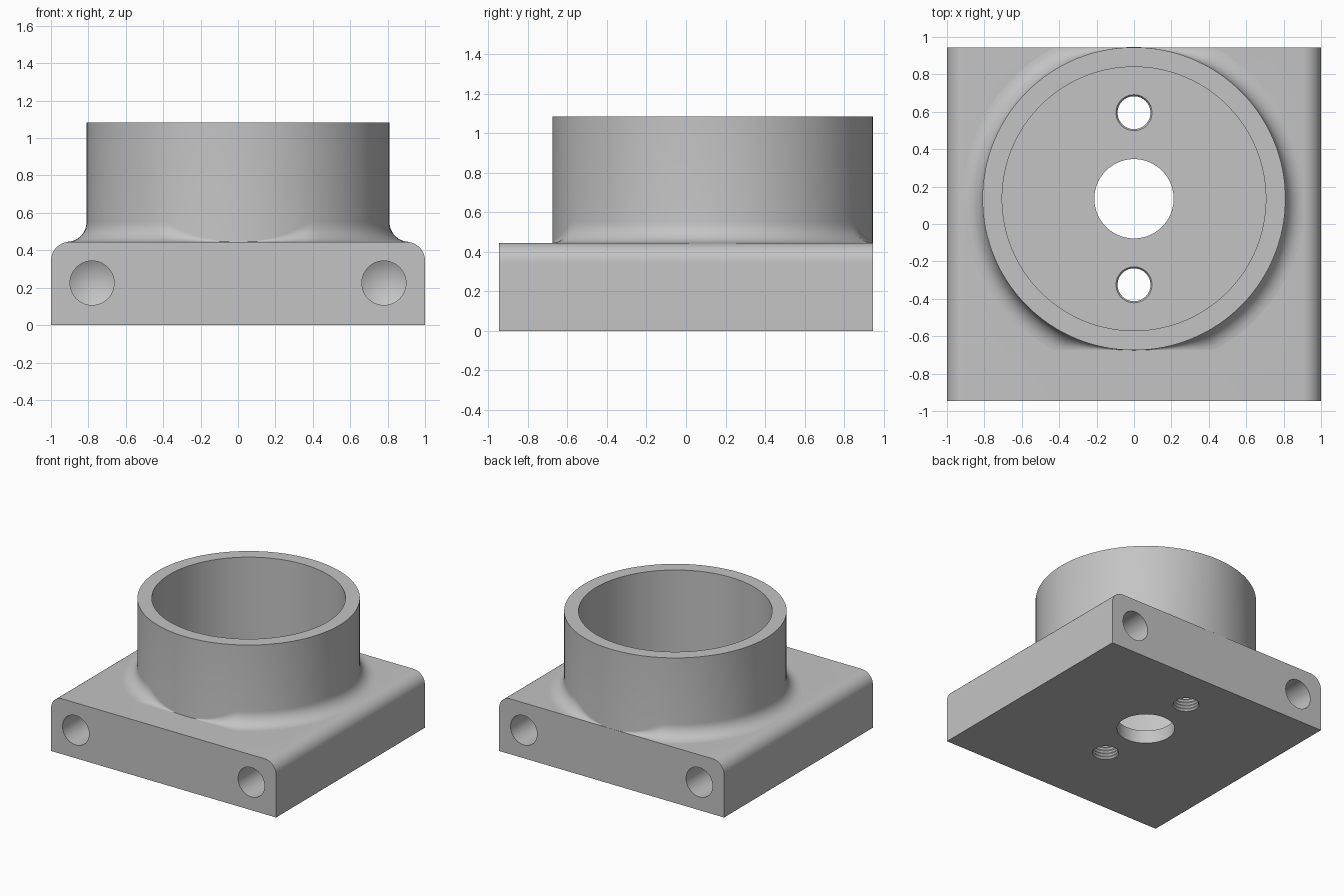
import bpy, bmesh, math
from mathutils import Matrix

if "Cube" in bpy.data.objects:
    bpy.data.objects.remove(bpy.data.objects["Cube"])

SEG = 128
CY = 0.135            # centre line of the collar along y
HX, HY, TOP = 1.0, 0.945, 0.445
R_OUT, R_IN, RIM, FLOOR = 0.81, 0.705, 1.083, 0.105
FILLET = 0.105

grey = bpy.data.materials.new("grey")
grey.diffuse_color = (0.55, 0.55, 0.55, 1)
grey.use_nodes = True
grey.node_tree.nodes["Principled BSDF"].inputs["Base Color"].default_value = grey.diffuse_color


def make_object(name, bm):
    bmesh.ops.remove_doubles(bm, verts=bm.verts, dist=1e-5)
    bmesh.ops.recalc_face_normals(bm, faces=bm.faces)
    mesh = bpy.data.meshes.new(name)
    bm.to_mesh(mesh)
    bm.free()
    mesh.materials.append(grey)
    ob = bpy.data.objects.new(name, mesh)
    bpy.context.collection.objects.link(ob)
    return ob


def revolve(name, profile, matrix, seg=SEG):
    """Solid of revolution about local z from (radius, height) points."""
    bm = bmesh.new()
    vs = [bm.verts.new((r, 0, z)) for r, z in profile]
    es = [bm.edges.new(p) for p in zip(vs, vs[1:])]
    bmesh.ops.spin(bm, geom=vs + es, axis=(0, 0, 1), cent=(0, 0, 0),
                   angle=math.tau, steps=seg, use_merge=False)
    bm.transform(matrix)
    return make_object(name, bm)


def smooth(ob):
    bpy.ops.object.select_all(action='DESELECT')
    ob.select_set(True)
    bpy.context.view_layer.objects.active = ob
    bpy.ops.object.shade_smooth_by_angle(angle=math.radians(30))


# Base block: rectangle with the two long top edges rounded
rad, steps = 0.1, 10
half = [(HX, 0)]
for i in range(steps + 1):
    a = math.pi / 2 * i / steps
    half.append((HX - rad + rad * math.cos(a), TOP - rad + rad * math.sin(a)))
outline = half + [(-x, z) for x, z in reversed(half)]
bm = bmesh.new()
face = bm.faces.new([bm.verts.new((x, -HY, z)) for x, z in outline])
ext = bmesh.ops.extrude_face_region(bm, geom=[face])
bmesh.ops.translate(bm, vec=(0, 2 * HY, 0),
                    verts=[v for v in ext["geom"] if isinstance(v, bmesh.types.BMVert)])
base = make_object("base_block", bm)

# Cutters: cup cavity with centre bore
at_collar = Matrix.Translation((0, CY, 0))
cutters = [revolve("cavity_cutter",
                   [(0, -0.1), (0.212, -0.1), (0.212, FLOOR), (R_IN, FLOOR),
                    (R_IN, 0.7), (0, 0.7)], at_collar)]

# Cutters: two ribbed screw holes through the floor
ribs = [(0.088 + 0.009 * (i % 2), -0.013 + 0.013 * i) for i in range(11)]
for y in (0.46, -0.46):
    cutters.append(revolve("screw_hole_cutter", [(0, -0.013)] + ribs + [(0, ribs[-1][1])],
                           Matrix.Translation((0, CY + y, 0)), 48))

# Cutters: blind drilled holes with conical ends, front and back
drill = [(0, -0.1), (0.118, -0.1), (0.118, 0.48), (0, 0.55)]
for x in (-0.78, 0.78):
    for side in (-1, 1):
        m = (Matrix.Translation((x, side * HY, 0.225))
             @ Matrix.Rotation(side * math.pi / 2, 4, 'X'))
        cutters.append(revolve("drill_cutter", drill, m, 48))

for c in cutters:
    c.hide_render = True
    mod = base.modifiers.new("cut", 'BOOLEAN')
    mod.operation, mod.solver, mod.object = 'DIFFERENCE', 'EXACT', c
bpy.context.view_layer.update()
base.data = bpy.data.meshes.new_from_object(
    base.evaluated_get(bpy.context.evaluated_depsgraph_get()))
base.modifiers.clear()
for c in cutters:
    bpy.data.objects.remove(c)
smooth(base)

# Collar: tube whose foot fillet narrows where it meets the front and back limits
bm = bmesh.new()
rings = []
for i in range(SEG):
    t = math.tau * i / SEG
    c, s = math.cos(t), math.sin(t)
    f = max(0.0005, min(FILLET, R_OUT / max(abs(s), 1e-6) - R_OUT))
    prof = [(R_IN, TOP), (R_IN, RIM), (R_OUT, RIM)]
    for k in range(9):
        a = math.pi / 2 * k / 8
        prof.append((R_OUT + f * (1 - math.cos(a)), TOP + f * (1 - math.sin(a))))
    rings.append([bm.verts.new((r * c, CY + r * s, z)) for r, z in prof])
for i in range(SEG):
    a, b = rings[i], rings[(i + 1) % SEG]
    for k in range(len(a) - 1):
        bm.faces.new((a[k], b[k], b[k + 1], a[k + 1]))
collar = make_object("collar", bm)
smooth(collar)
